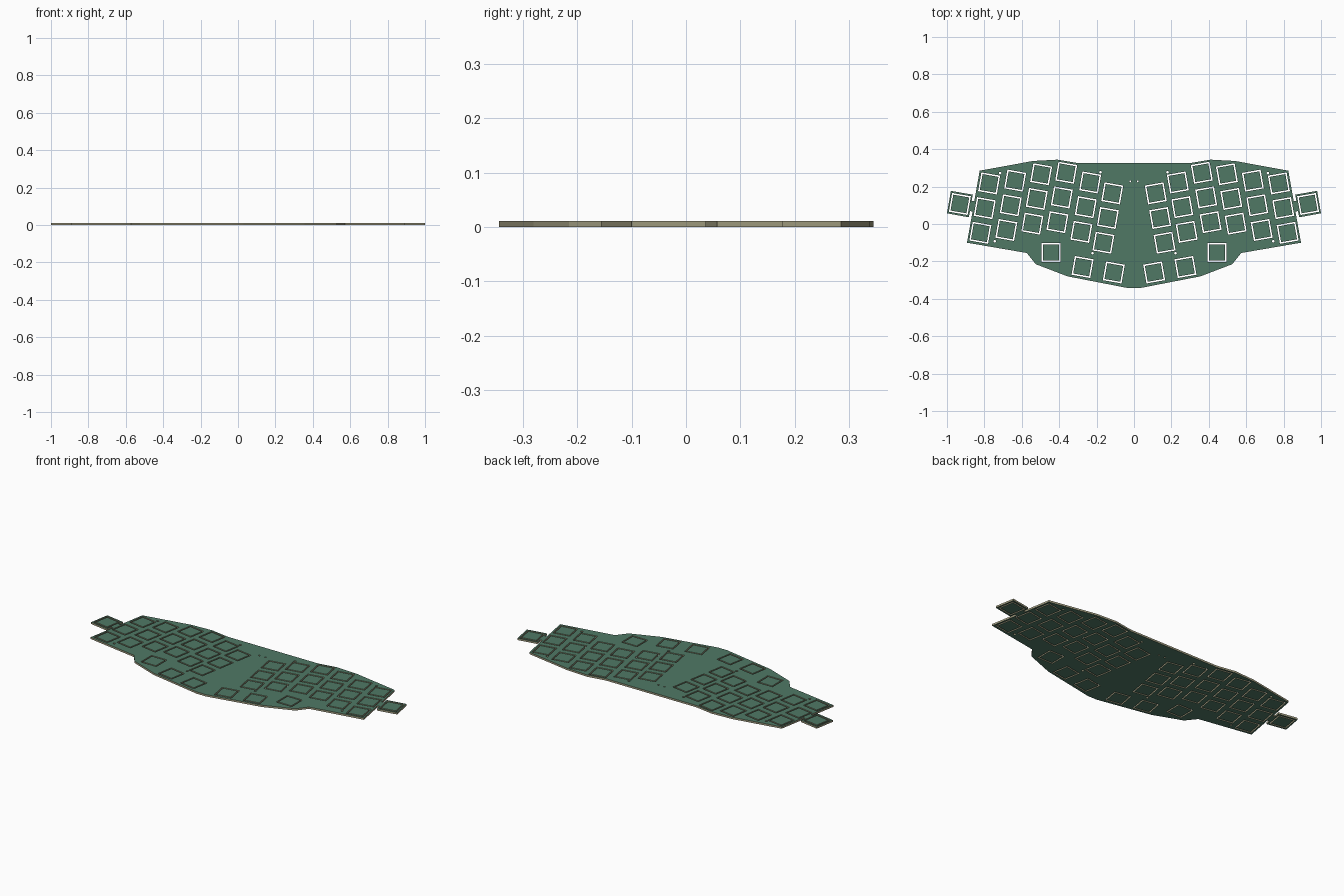
import bpy, bmesh, math
from mathutils import Vector, Matrix

if "Cube" in bpy.data.objects:
    bpy.data.objects.remove(bpy.data.objects["Cube"])

THICK = 0.011
TILT = math.radians(10)


def material(name, color):
    m = bpy.data.materials.new(name)
    m.diffuse_color = (*color, 1)
    m.use_nodes = True
    m.node_tree.nodes["Principled BSDF"].inputs["Base Color"].default_value = m.diffuse_color
    return m


GREEN = material("board_green", (0.08, 0.19, 0.13))
TAN = material("board_edge", (0.36, 0.34, 0.22))


def mirror(pts):
    return [(-x, y) for x, y in pts]


def square(cx, cy, size, ang):
    h = size / 2
    rot = Matrix.Rotation(ang, 2)
    return [tuple(Vector((cx, cy)) + rot @ Vector(p))
            for p in ((-h, -h), (h, -h), (h, h), (-h, h))]


def circle(cx, cy, r, n=16):
    return [(cx + r * math.cos(2 * math.pi * i / n),
             cy + r * math.sin(2 * math.pi * i / n)) for i in range(n)]


def sheet(name, loops):
    """Flat plate from nested closed outlines: green faces, tan edges."""
    cu = bpy.data.curves.new(name + "_profile", 'CURVE')
    cu.dimensions = '2D'
    cu.fill_mode = 'BOTH'
    cu.extrude = THICK / 2
    for loop in loops:
        sp = cu.splines.new('POLY')
        sp.points.add(len(loop) - 1)
        for p, (x, y) in zip(sp.points, loop):
            p.co = (x, y, 0, 1)
        sp.use_cyclic_u = True
    tmp = bpy.data.objects.new(name + "_tmp", cu)
    bpy.context.collection.objects.link(tmp)
    dg = bpy.context.evaluated_depsgraph_get()
    me = bpy.data.meshes.new_from_object(tmp.evaluated_get(dg))
    bpy.data.objects.remove(tmp)
    me.name = name
    me.materials.clear()
    me.materials.append(GREEN)
    me.materials.append(TAN)
    bm = bmesh.new()
    bm.from_mesh(me)
    bmesh.ops.remove_doubles(bm, verts=bm.verts, dist=1e-5)
    bmesh.ops.translate(bm, verts=bm.verts, vec=(0, 0, THICK / 2))
    bmesh.ops.recalc_face_normals(bm, faces=bm.faces)
    for f in bm.faces:
        f.smooth = False
        f.material_index = 0 if abs(f.normal.z) > 0.5 else 1
    bm.to_mesh(me)
    bm.free()
    ob = bpy.data.objects.new(name, me)
    bpy.context.collection.objects.link(ob)
    return ob


# Left half of the board outline, with the side wing joined by a narrow tab
half = [(-0.295, 0.325), (-0.41, 0.344), (-0.54, 0.337), (-0.825, 0.285),
        (-0.854, 0.122), (-0.868, 0.124), (-0.862, 0.157), (-0.979, 0.177),
        (-1.0, 0.057), (-0.883, 0.036), (-0.877, 0.069), (-0.863, 0.067),
        (-0.893, -0.10), (-0.573, -0.155), (-0.525, -0.215),
        (-0.355, -0.28), (-0.03, -0.343)]
outline = half + mirror(half)[::-1]

# Key positions: six staggered columns of three, a wing key, three thumb keys
columns = [(-0.798, 0.085), (-0.659, 0.100), (-0.520, 0.134),
           (-0.386, 0.142), (-0.258, 0.090), (-0.140, 0.032)]
keys = [(x + 0.0235 * r, y + 0.132 * r, -TILT)
        for x, y in columns for r in (-1, 0, 1)]
keys += [(-0.931, 0.107, -TILT), (-0.443, -0.153, 0),
         (-0.275, -0.23, -TILT), (-0.108, -0.259, -TILT)]
keys += [(-x, y, -a) for x, y, a in keys]

# Screw holes and the small central pair
holes = []
for x, y, r in [(-0.716, 0.272, 0.007), (-0.745, -0.092, 0.007),
                (-0.179, 0.277, 0.007), (-0.222, -0.156, 0.007),
                (-0.02, 0.228, 0.005)]:
    holes += [circle(x, y, r), circle(-x, y, r)]

sheet("keyboard_plate", [outline] + [square(x, y, 0.102, a) for x, y, a in keys] + holes)

# Loose square inserts left inside each key opening
sheet("key_inserts", [square(x, y, 0.086, a) for x, y, a in keys])
